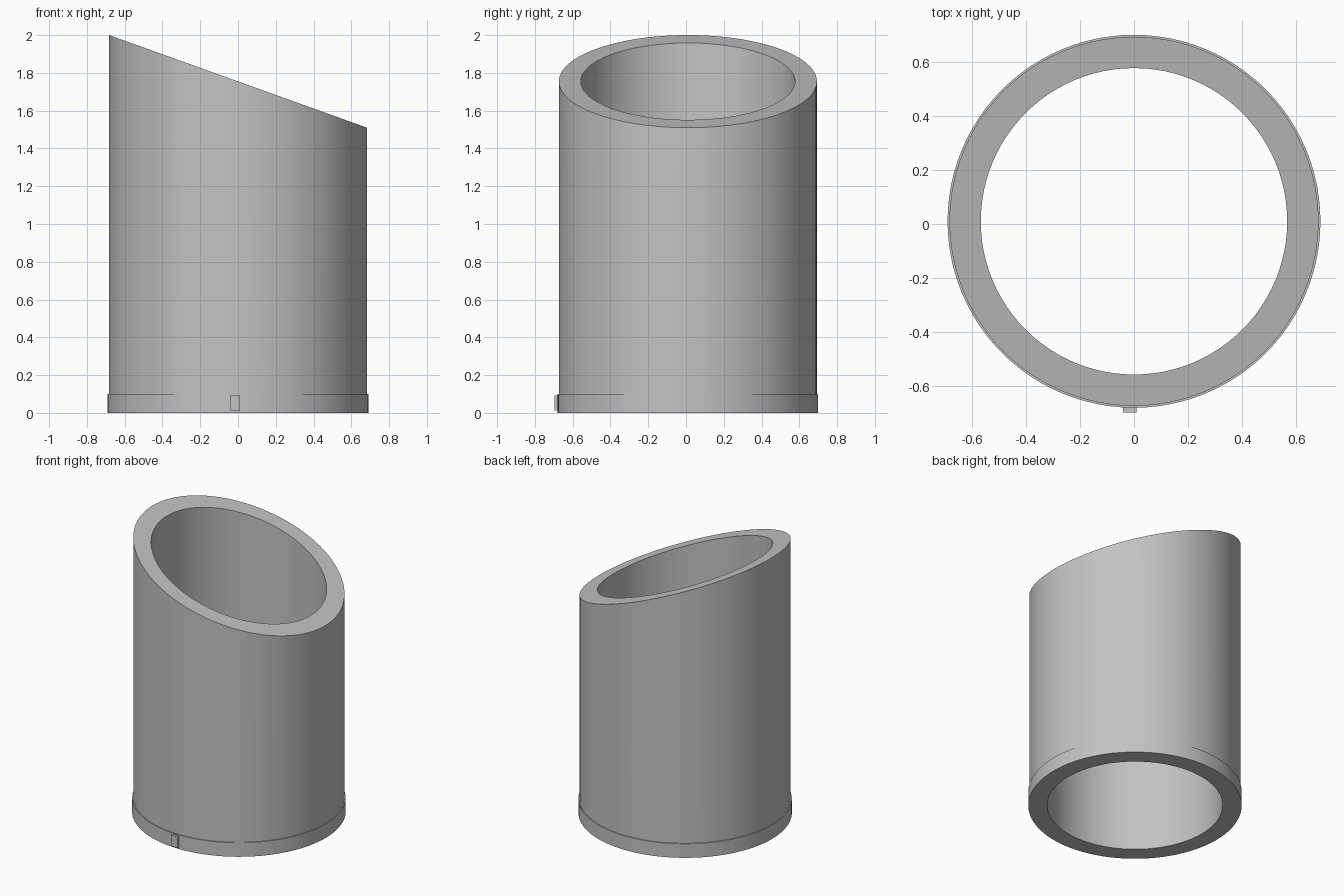
import bpy, bmesh, math

cube = bpy.data.objects.get("Cube")
if cube:
    bpy.data.objects.remove(cube, do_unlink=True)

SEGMENTS = 96
CENTRE_Y = 0.01
TUBE_R, COLLAR_R, BORE_R = 0.683, 0.69, 0.567
COLLAR_H = 0.1

grey = bpy.data.materials.new("plain grey")
grey.use_nodes = True
colour = (0.55, 0.55, 0.55, 1)
grey.diffuse_color = colour
grey.node_tree.nodes["Principled BSDF"].inputs["Base Color"].default_value = colour


def finish(name, bm):
    bmesh.ops.recalc_face_normals(bm, faces=bm.faces)
    mesh = bpy.data.meshes.new(name)
    bm.to_mesh(mesh)
    bm.free()
    mesh.materials.append(grey)
    obj = bpy.data.objects.new(name, mesh)
    bpy.context.collection.objects.link(obj)
    return obj


def slant(x):
    # height of the sloping cut across the mouth
    return 1.755 - 0.359 * x


# Tube with a base collar: a closed profile turned about z, None = sloping cut
profile = [(BORE_R, 0), (COLLAR_R, 0), (COLLAR_R, COLLAR_H),
           (TUBE_R, COLLAR_H), (TUBE_R, None), (BORE_R, None)]
bm = bmesh.new()
rings = []
for radius, height in profile:
    ring = []
    for i in range(SEGMENTS):
        a = math.tau * i / SEGMENTS
        x, y = radius * math.cos(a), radius * math.sin(a)
        z = slant(x) if height is None else height
        ring.append(bm.verts.new((x, y + CENTRE_Y, z)))
    rings.append(ring)
for k, low in enumerate(rings):
    high = rings[(k + 1) % len(rings)]
    for i in range(SEGMENTS):
        j = (i + 1) % SEGMENTS
        bm.faces.new((low[i], low[j], high[j], high[i]))
tube = finish("slanted_tube", bm)
bpy.context.view_layer.objects.active = tube
tube.select_set(True)
bpy.ops.object.shade_smooth_by_angle(angle=math.radians(30))

# Small raised plain pad on the front of the collar
bm = bmesh.new()
bmesh.ops.create_cube(bm, size=1)
bmesh.ops.scale(bm, vec=(0.05, 0.03, 0.08), verts=bm.verts)
bmesh.ops.translate(bm, vec=(-0.015, -0.682, 0.053), verts=bm.verts)
finish("collar_pad", bm)
